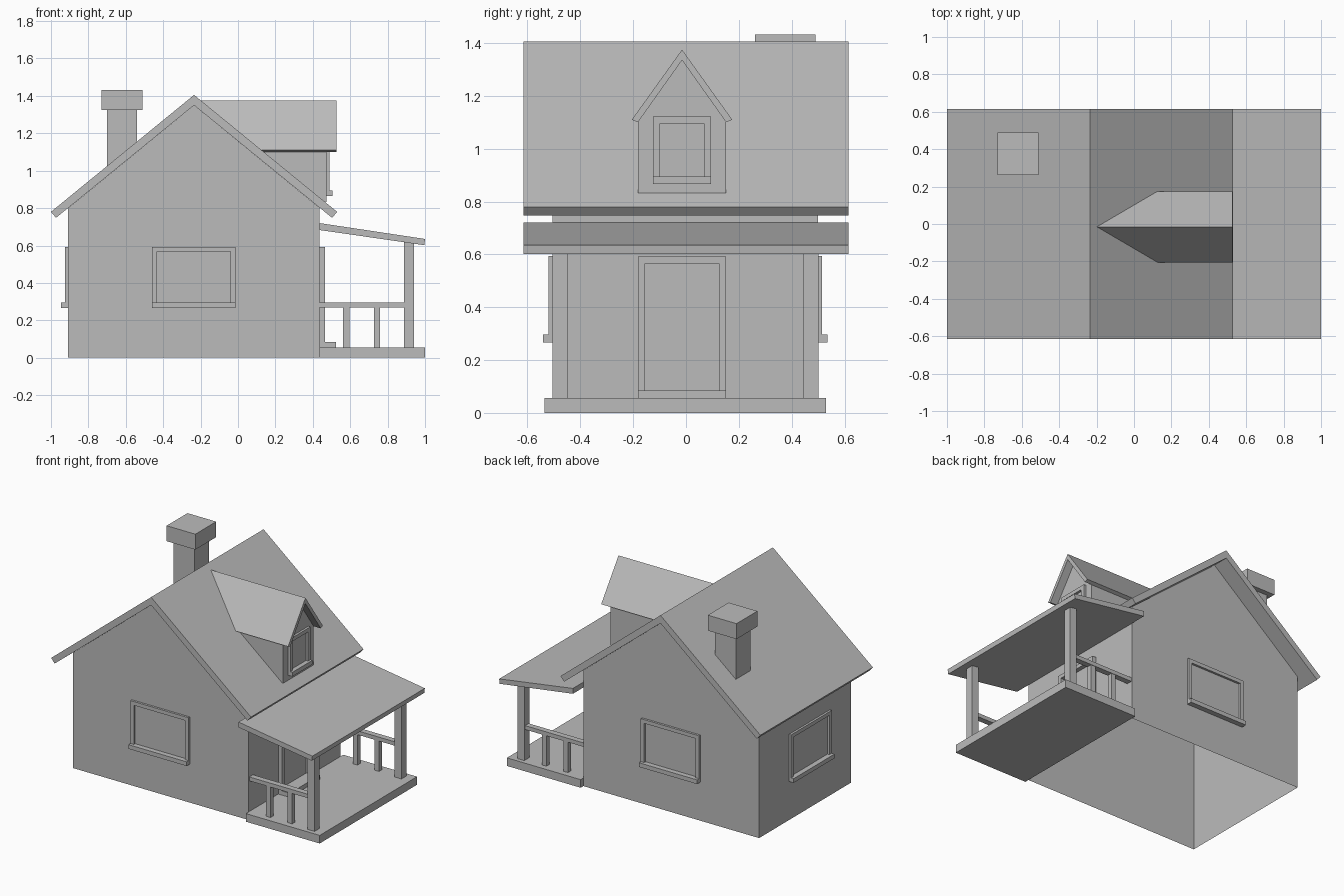
import bpy, bmesh, math
from mathutils import Matrix, Vector

cube = bpy.data.objects.get("Cube")
if cube:
    bpy.data.objects.remove(cube, do_unlink=True)

grey = bpy.data.materials.new("plain_grey")
grey.use_nodes = True
colour = (0.5, 0.5, 0.5, 1)
grey.diffuse_color = colour
grey.node_tree.nodes["Principled BSDF"].inputs["Base Color"].default_value = colour

RIDGE_X, RIDGE_Z, SLOPE = -0.235, 1.405, 0.817
MID_Y = -0.015


def roof_z(x):
    return RIDGE_Z - SLOPE * abs(x - RIDGE_X)


def roof_x(z):
    return RIDGE_X + (RIDGE_Z - z) / SLOPE


def finish(name, bm, matrix=None):
    if matrix:
        bm.transform(matrix)
    bmesh.ops.recalc_face_normals(bm, faces=bm.faces)
    mesh = bpy.data.meshes.new(name)
    bm.to_mesh(mesh)
    bm.free()
    mesh.materials.append(grey)
    obj = bpy.data.objects.new(name, mesh)
    bpy.context.collection.objects.link(obj)
    return obj


def prism(profile, axis, lo, hi):
    """Extrude a 2D profile (u, z) along x or y."""
    bm = bmesh.new()
    place = (lambda u, z: (lo, u, z)) if axis == "x" else (lambda u, z: (u, lo, z))
    face = bm.faces.new([bm.verts.new(place(u, z)) for u, z in profile])
    ext = bmesh.ops.extrude_face_region(bm, geom=[face], use_keep_orig=True)
    move = Vector((hi - lo, 0, 0) if axis == "x" else (0, hi - lo, 0))
    bmesh.ops.translate(bm, vec=move,
                        verts=[g for g in ext["geom"] if isinstance(g, bmesh.types.BMVert)])
    return bm


def box_mesh(x, y, z):
    return prism([(x[0], z[0]), (x[1], z[0]), (x[1], z[1]), (x[0], z[1])], "y", *y)


def box(name, x, y, z):
    return finish(name, box_mesh(x, y, z))


def opening(name, spot, angle, half, z, depth, sill_depth, trim=0.026):
    """U-shaped trim standing on a deeper sill, turned to face out of a wall."""
    low, high = z
    base = low + 0.029
    inner = half - trim
    outline = [(-half, base), (-half, high), (half, high), (half, base),
               (inner, base), (inner, high - trim), (-inner, high - trim), (-inner, base)]
    mat = Matrix.Translation((*spot, 0)) @ Matrix.Rotation(math.radians(angle), 4, "Z")
    finish(name + "_frame", prism(outline, "y", 0, -depth), mat)
    finish(name + "_sill", box_mesh((-half, half), (-sill_depth, 0), (low, base)), mat)


# House walls, open underneath and closed by the roof
left, right, front, back = -0.91, 0.435, -0.505, 0.5
eave = lambda x: roof_z(x) - 0.055
walls = prism([(left, 0), (right, 0), (right, eave(right)),
               (RIDGE_X, RIDGE_Z - 0.055), (left, eave(left))], "y", front, back)
walls.normal_update()
bmesh.ops.delete(walls, geom=[f for f in walls.faces if abs(f.normal.z) > 0.1],
                 context="FACES_ONLY")
finish("house_walls", walls)

# Main roof slab
finish("main_roof", prism([(-1, 0.78), (RIDGE_X, RIDGE_Z), (0.53, 0.78), (0.503, 0.748),
                           (RIDGE_X, 1.35), (-0.973, 0.748)], "y", -0.615, 0.615))

# Chimney, with its foot cut to the roof slope
shaft = box_mesh((-0.7, -0.54), (0.295, 0.455), (0.9, 1.325))
for v in shaft.verts:
    if v.co.z < 1:
        v.co.z = roof_z(v.co.x) - 0.01
finish("chimney_shaft", shaft)
box("chimney_cap", (-0.73, -0.51), (0.262, 0.49), (1.325, 1.432))


# Dormer, with its back trimmed along the main roof
def dormer_part(name, profile, face_x):
    bm = prism([(MID_Y + u, z) for u, z in profile], "x", face_x, -0.5)
    for v in bm.verts:
        if v.co.x < 0:
            v.co.x = roof_x(v.co.z) - 0.003
    finish(name, bm)


dormer_part("dormer_walls", [(-0.166, 0.832), (0.166, 0.832), (0.166, 1.105),
                             (0, 1.335), (-0.166, 1.105)], 0.472)
dormer_part("dormer_roof", [(-0.19, 1.11), (0, 1.375), (0.19, 1.11), (0.167, 1.1),
                            (0, 1.335), (-0.167, 1.1)], 0.527)

# Windows and door
opening("dormer_window", (0.472, MID_Y), 90, 0.11, (0.866, 1.122), 0.016, 0.032)
opening("front_window", (-0.237, front), 0, 0.223, (0.267, 0.593), 0.015, 0.036)
opening("back_window", (-0.237, back), 180, 0.223, (0.267, 0.593), 0.015, 0.036)
opening("left_wall_window", (left, -0.05), -90, 0.223, (0.267, 0.593), 0.015, 0.036)
opening("door", (right, MID_Y), 90, 0.166, (0.056, 0.592), 0.03, 0.088)

# Porch floor and sloping roof
box("porch_floor", (right, 1), (-0.535, 0.53), (0, 0.056))
finish("porch_roof", prism([(right, 0.72), (1, 0.635), (0.996, 0.602), (right, 0.683)],
                           "y", -0.615, 0.615))

# Porch posts and side railings
for side, y in (("front", -0.477), ("back", 0.473)):
    box(side + "_porch_post", (0.887, 0.94), (y - 0.028, y + 0.028), (0.056, 0.62))
    box(side + "_porch_rail", (right, 0.887), (y - 0.02, y + 0.02), (0.268, 0.295))
    for i, x in enumerate((0.578, 0.743)):
        box(f"{side}_baluster_{i + 1}", (x - 0.017, x + 0.017), (y - 0.017, y + 0.017),
            (0.056, 0.27))
